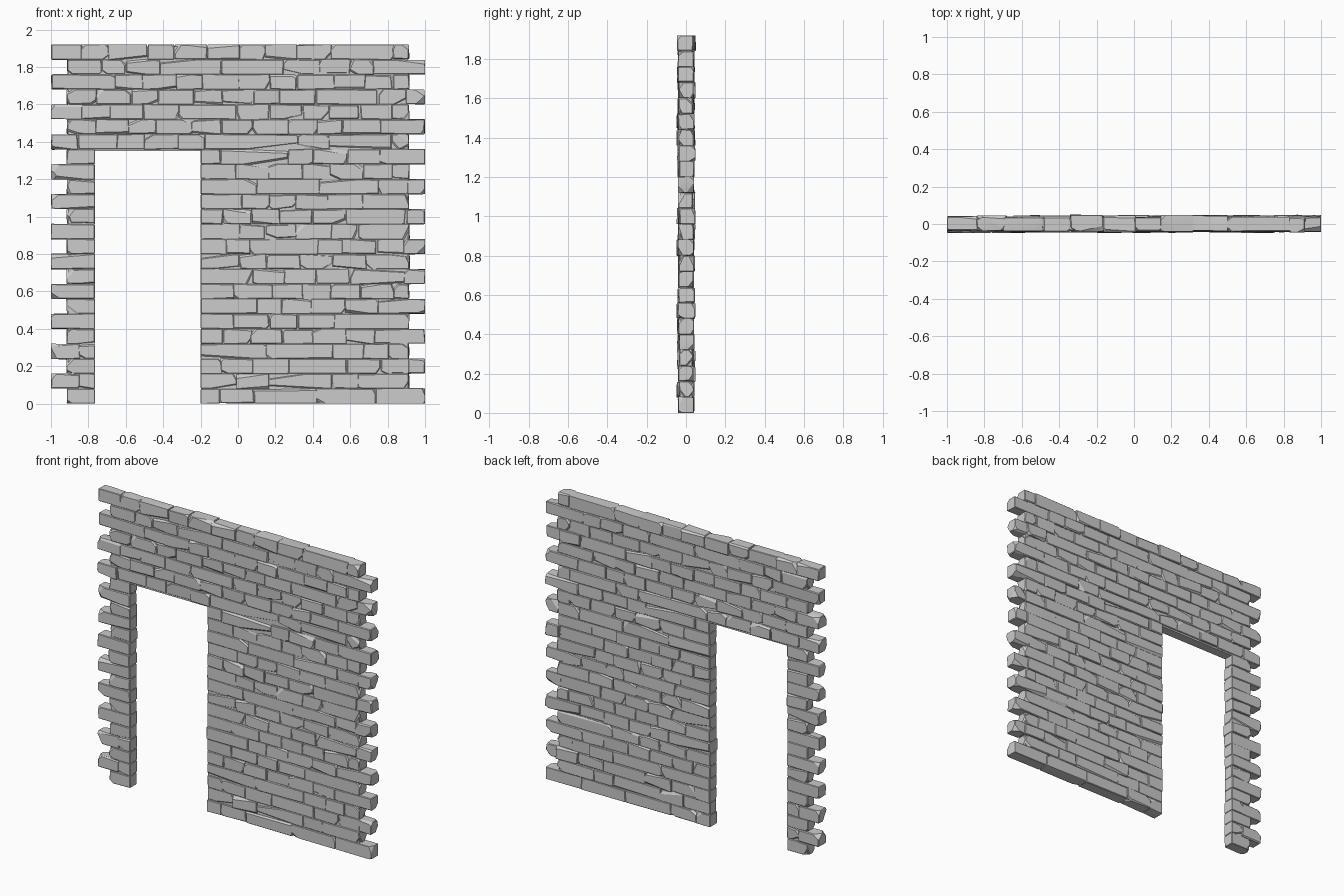
import bpy, bmesh, random, math
from mathutils import Vector

if "Cube" in bpy.data.objects:
    bpy.data.objects.remove(bpy.data.objects["Cube"])

random.seed(11)
R = random.uniform
H = 0.08                                  # course height
DOOR_L, DOOR_R, DOOR_TOP = -0.765, -0.2, 1.35
COURSES = 24


def finish(bm, name):
    me = bpy.data.meshes.new(name)
    bm.to_mesh(me)
    bm.free()
    ob = bpy.data.objects.new(name, me)
    bpy.context.collection.objects.link(ob)
    bpy.ops.object.select_all(action='DESELECT')
    ob.select_set(True)
    bpy.context.view_layer.objects.active = ob
    bpy.ops.object.shade_smooth_by_angle(angle=math.radians(25))
    return ob


def chop(bm, point, normal):
    """Knock off a piece of stone with a flat cut."""
    geom = bm.verts[:] + bm.edges[:] + bm.faces[:]
    bmesh.ops.bisect_plane(bm, geom=geom, plane_co=point, plane_no=normal, clear_outer=True)
    edges = [e for e in bm.edges if e.is_boundary]
    if edges:
        bmesh.ops.holes_fill(bm, edges=edges, sides=0)


def brick(target, x0, x1, z0, z1, square_l, square_r, tooth_l, tooth_r):
    """One worn stone; square ends form the door jamb, tooth ends are chipped more."""
    bm = bmesh.new()
    bmesh.ops.create_cube(bm, size=1)
    front = -R(0.034, 0.041) - (R(0.002, 0.008) if random.random() < 0.22 else 0)
    back = R(0.035, 0.042) + (R(0.002, 0.008) if random.random() < 0.22 else 0)
    for v in bm.verts:
        sx, sy, sz = v.co
        sq = (sx < 0 and square_l) or (sx > 0 and square_r)
        v.co.x = (x0 if sx < 0 else x1) + (0 if sq else R(-.004, .004))
        v.co.y = (front if sy < 0 else back) + R(-.0025, .0025)
        v.co.z = (z0 if sz < 0 else z1) + R(-.003, .003)
    bmesh.ops.bevel(bm, geom=bm.edges[:], offset=R(0.002, 0.005), segments=1,
                    affect='EDGES', clamp_overlap=True)
    for sx in (-1, 1):
        sq = square_l if sx < 0 else square_r
        tooth = tooth_l if sx < 0 else tooth_r
        for sy in (-1, 1):
            for sz in (-1, 1):
                if sq or random.random() > (0.55 if tooth else 0.22):
                    continue
                n = Vector((sx * R(.3, 1), sy * R(.5, 1.2), sz * R(.3, 1))).normalized()
                corner = Vector((x1 if sx > 0 else x0, back if sy > 0 else front,
                                 z1 if sz > 0 else z0))
                chop(bm, corner - n * R(.006, .022), n)
    # sloping worn long edges
    for sy in (-1, 1):
        for sz in (-1, 1):
            if random.random() < 0.3:
                n = Vector((R(-.12, .12), sy * R(.4, 1), sz * R(.5, 1))).normalized()
                p = Vector(((x0 + x1) / 2, back if sy > 0 else front, z1 if sz > 0 else z0))
                chop(bm, p - n * R(.003, .009), n)
    for v in bm.verts:
        v.co.x = max(-1, min(1, v.co.x))
        v.co.y = max(-.05, min(.05, v.co.y))
        v.co.z = max(0, min(1.92, v.co.z))
    bmesh.ops.recalc_face_normals(bm, faces=bm.faces[:])
    me = bpy.data.meshes.new("tmp")
    bm.to_mesh(me)
    bm.free()
    target.from_mesh(me)
    bpy.data.meshes.remove(me)


def course(target, i, a, b, jamb_l=False, jamb_r=False):
    """Fill one row between a and b with stones of varied length."""
    z0, z1 = i * H, (i + 1) * H
    if z0 < DOOR_TOP < z1 and jamb_l is None:
        z0 = DOOR_TOP
    # joints follow a half-bond spacing
    joints, x = [a], -1 + (0 if i % 2 else 0.085)
    while x < b:
        j = x + R(-.025, .025)
        if a + 0.1 < j < b - 0.08 and random.random() > 0.15:
            joints.append(j)
        x += 0.166
    joints.append(b)
    n = len(joints) - 1
    for k in range(n):
        first, last = k == 0, k == n - 1
        gl = 0 if first else (R(-.004, 0) if random.random() < .75 else R(.001, .006))
        gr = 0 if last else (R(-.004, 0) if random.random() < .75 else R(.001, .006))
        brick(target, joints[k] + gl, joints[k + 1] - gr, z0, z1,
              first and jamb_l, last and jamb_r, first and not jamb_l, last and not jamb_r)


pier, main, top = bmesh.new(), bmesh.new(), bmesh.new()
for i in range(COURSES):
    left = -1 if i % 2 else -0.915        # toothed ends alternate
    right = 0.915 if i % 2 else 1
    if i < 17:
        course(pier, i, left, DOOR_L, jamb_r=True)
        course(main, i, DOOR_R, right, jamb_l=True)
    else:
        course(top, i, left, right)
finish(pier, "left_pier_stones")
finish(main, "main_wall_stones")
finish(top, "lintel_stones")

# mortar core filling the joints, with the doorway left open
outline = [(-.908, .006), (DOOR_L - .003, .006), (DOOR_L - .003, DOOR_TOP), (DOOR_R + .003, DOOR_TOP),
           (DOOR_R + .003, .006), (.908, .006), (.908, 1.91), (-.908, 1.91)]
bm = bmesh.new()
face = bm.faces.new([bm.verts.new((x, -.031, z)) for x, z in outline])
ext = bmesh.ops.extrude_face_region(bm, geom=[face])
bmesh.ops.translate(bm, vec=(0, .062, 0), verts=[g for g in ext['geom'] if isinstance(g, bmesh.types.BMVert)])
bmesh.ops.recalc_face_normals(bm, faces=bm.faces[:])
finish(bm, "mortar_core")
